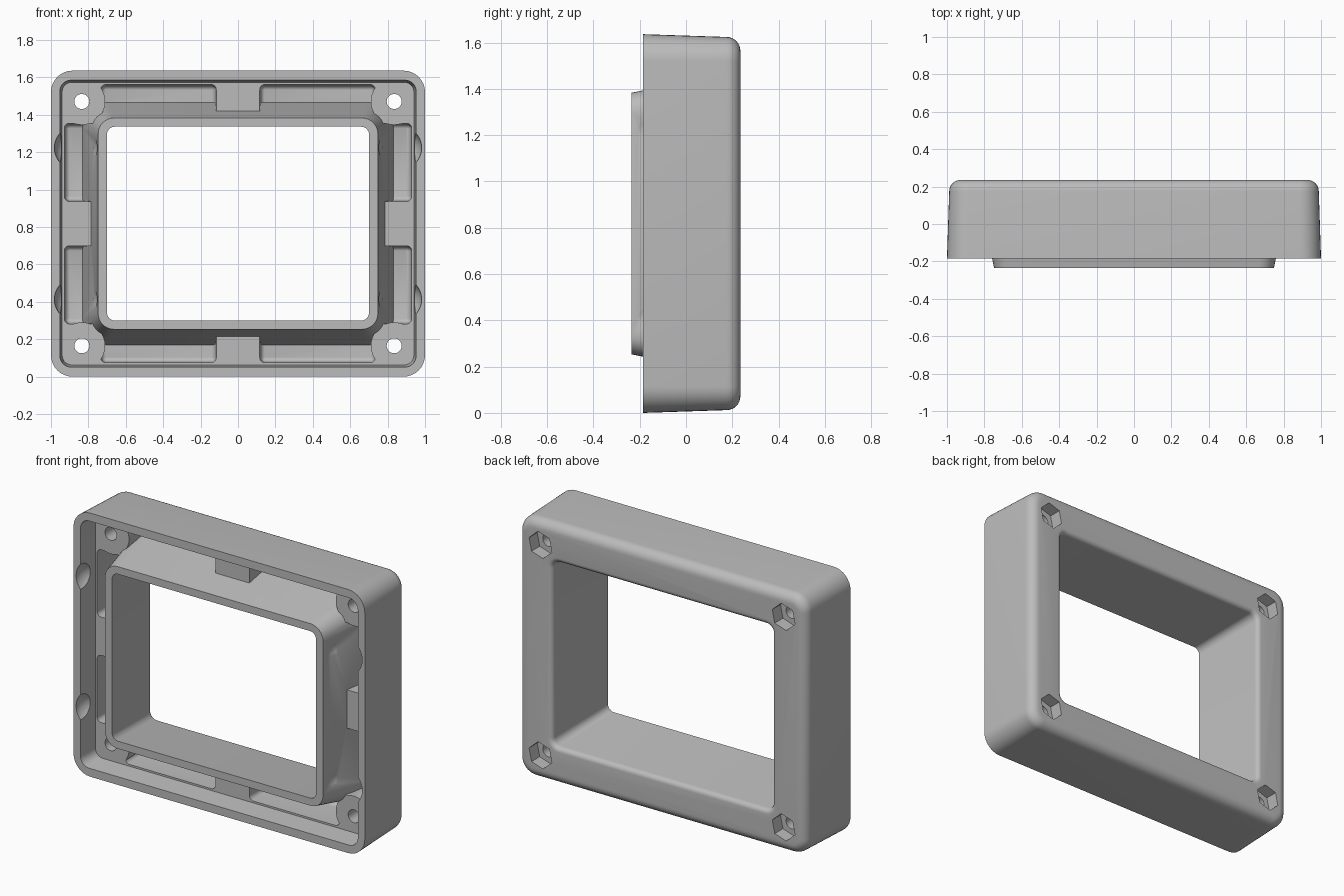
import bpy
import bmesh
from math import sin, cos, pi, radians, sqrt

cube = bpy.data.objects.get("Cube")
if cube:
    bpy.data.objects.remove(cube)

MID = 0.818                       # height of the frame's centre
FRONT, FLOOR, BACK = -0.185, -0.055, 0.235

grey = bpy.data.materials.new("plain grey")
grey.use_nodes = True
colour = (0.5, 0.5, 0.5, 1)
grey.diffuse_color = colour
grey.node_tree.nodes["Principled BSDF"].inputs["Base Color"].default_value = colour


def rounded_rect(cx, cz, hx, hz, r, steps=8):
    """Outline of a rounded rectangle in the XZ plane."""
    pts = []
    for k, (sx, sz) in enumerate([(1, 1), (-1, 1), (-1, -1), (1, -1)]):
        for i in range(steps + 1):
            a = (k + i / steps) * pi / 2
            pts.append((cx + sx * (hx - r) + r * cos(a),
                        cz + sz * (hz - r) + r * sin(a)))
    return pts


def circle(cx, cz, r, sides, turn=0):
    return [(cx + r * cos(turn + 2 * pi * i / sides),
             cz + r * sin(turn + 2 * pi * i / sides)) for i in range(sides)]


def loft(name, sections):
    """Solid through a list of (y, outline) sections."""
    bm = bmesh.new()
    rings = [[bm.verts.new((x, y, z)) for x, z in pts] for y, pts in sections]
    n = len(rings[0])
    for a, b in zip(rings, rings[1:]):
        for i in range(n):
            j = (i + 1) % n
            bm.faces.new((a[i], a[j], b[j], b[i]))
    bm.faces.new(rings[0])
    bm.faces.new(rings[-1])
    bmesh.ops.recalc_face_normals(bm, faces=bm.faces)
    return add_object(name, bm)


def add_object(name, bm):
    mesh = bpy.data.meshes.new(name)
    bm.to_mesh(mesh)
    bm.free()
    mesh.materials.append(grey)
    ob = bpy.data.objects.new(name, mesh)
    bpy.context.collection.objects.link(ob)
    return ob


def combine(target, tool, operation="DIFFERENCE"):
    """Apply a boolean and discard the tool."""
    mod = target.modifiers.new("cut", "BOOLEAN")
    mod.operation, mod.object, mod.solver = operation, tool, "EXACT"
    bpy.context.view_layer.objects.active = target
    bpy.ops.object.modifier_apply(modifier=mod.name)
    bpy.data.objects.remove(tool)


def frame_section(y, hx, hz, r):
    return y, rounded_rect(0, MID, hx, hz, r)


# Outer shell with slight draft and a rounded back edge
fillet = 0.06
sections = [frame_section(FRONT, 1, MID, 0.115)]
for i in range(9):
    a = i / 8 * pi / 2
    inset = 0.012 + fillet * (1 - cos(a))
    sections.append(frame_section(BACK - fillet + fillet * sin(a),
                                  1 - inset, MID - inset, 0.115 - inset))
frame = loft("frame", sections)

# Front recess inside the lip
combine(frame, loft("recess", [
    frame_section(-0.3, 0.963, 0.778, 0.068),
    frame_section(FLOOR, 0.94, 0.755, 0.05)]))

# Screw positions
screws = [(sx * 0.835, MID + sz * 0.653) for sx in (1, -1) for sz in (1, -1)]


def pocket(cx, cz, hx, hz):
    """Pocket with a rounded floor, leaving the screw bosses standing."""
    r, deep = 0.03, 0.17
    rings = [(-0.12, rounded_rect(cx, cz, hx, hz, r))]
    for i in range(5):
        a = i / 4 * pi / 2 * 0.95
        inset = 0.005 + r * 0.8 * (1 - cos(a))
        rings.append((deep - r + r * sin(a),
                      rounded_rect(cx, cz, hx - inset, hz - inset, r - inset)))
    cutter = loft("pocket", rings)
    for x, z in screws:
        if abs(x - cx) < hx + 0.15 and abs(z - cz) < hz + 0.15:
            combine(cutter, loft("boss", [(y, circle(x, z, 0.125, 40))
                                          for y in (-0.2, 0.3)]))
    combine(frame, cutter)


# Two weight-saving pockets along each of the four sides
for s in (1, -1):
    for t in (1, -1):
        pocket(s * 0.425, MID + t * 0.66, 0.31, 0.085)
        pocket(s * 0.845, MID + t * 0.3275, 0.085, 0.21)

# Raised tapered collar around the opening
combine(frame, loft("collar", [
    frame_section(-0.235, 0.748, 0.565, 0.085),
    frame_section(0.2, 0.838, 0.655, 0.14)]), "UNION")

# Flared opening with a softened back edge
sections = [frame_section(-0.3, 0.692, 0.51, 0.04)]
for i in range(7):
    a = i / 6 * pi / 2
    grow = 0.03 * (1 - cos(a))
    sections.append(frame_section(BACK - 0.03 + 0.03 * sin(a),
                                  0.755 + grow, 0.573 + grow, 0.045 + grow))
sections.append(frame_section(0.3, 0.785, 0.603, 0.075))
combine(frame, loft("opening", sections))

# Screw holes with hexagonal nut seats at the back
for x, z in screws:
    combine(frame, loft("hole", [(y, circle(x, z, 0.04, 32)) for y in (-0.2, 0.3)]))
    combine(frame, loft("nut_seat", [(y, circle(x, z, 0.082, 6, radians(18)))
                                     for y in (0.155, 0.3)]))

# Round dimples between lip and collar
for s in (1, -1):
    for t in (1, -1):
        bm = bmesh.new()
        bmesh.ops.create_uvsphere(bm, u_segments=40, v_segments=24, radius=0.115)
        bmesh.ops.translate(bm, verts=bm.verts,
                            vec=(s * 0.867, FRONT, MID + t * 0.405))
        combine(frame, add_object("dimple", bm))

# Smooth shading with sharp edges kept
bpy.ops.object.select_all(action="DESELECT")
frame.select_set(True)
bpy.context.view_layer.objects.active = frame
bpy.ops.object.shade_smooth_by_angle(angle=radians(30))
